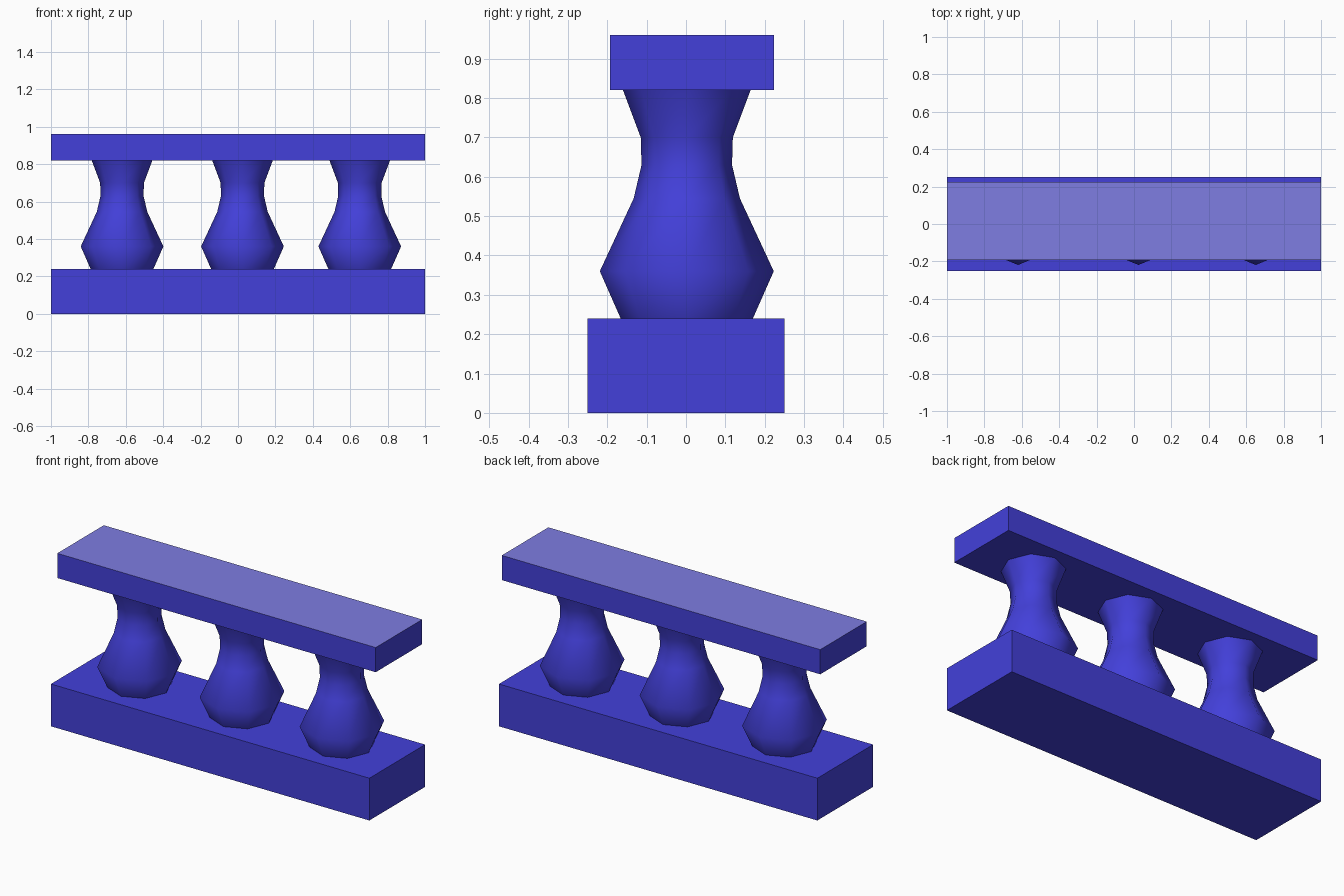
import bpy, bmesh, math

if "Cube" in bpy.data.objects:
    bpy.data.objects.remove(bpy.data.objects["Cube"])


def material(name, rgb):
    m = bpy.data.materials.new(name)
    m.diffuse_color = (*rgb, 1)
    m.use_nodes = True
    m.node_tree.nodes["Principled BSDF"].inputs["Base Color"].default_value = m.diffuse_color
    return m


blue = material("blue", (0.056, 0.051, 0.70))
pale_blue = material("pale_blue", (0.21, 0.205, 0.76))


def finish(name, bm, mats):
    bmesh.ops.recalc_face_normals(bm, faces=bm.faces)
    mesh = bpy.data.meshes.new(name)
    bm.to_mesh(mesh)
    bm.free()
    for m in mats:
        mesh.materials.append(m)
    ob = bpy.data.objects.new(name, mesh)
    bpy.context.collection.objects.link(ob)
    return ob


def slab(name, y0, y1, z0, z1, mats):
    bm = bmesh.new()
    bmesh.ops.create_cube(bm, size=1)
    bmesh.ops.scale(bm, vec=(2, y1 - y0, z1 - z0), verts=bm.verts)
    bmesh.ops.translate(bm, vec=(0, (y0 + y1) / 2, (z0 + z1) / 2), verts=bm.verts)
    return finish(name, bm, mats)


# Base plinth and top rail; the rail has a paler upper face
slab("base", -0.25, 0.25, 0, 0.24, [blue])
rail = slab("top_rail", -0.193, 0.224, 0.82, 0.96, [blue, pale_blue])
for f in rail.data.polygons:
    f.material_index = 1 if f.normal.z > 0.5 else 0

# Eight-sided, smooth-shaded turned balusters: (radius, height)
PROFILE = [(0.168, 0.24), (0.221, 0.36), (0.135, 0.545),
           (0.115, 0.63), (0.117, 0.70), (0.162, 0.82)]
SIDES = 8


def baluster(name, x, y):
    bm = bmesh.new()
    rings = []
    for r, z in PROFILE:
        rings.append([bm.verts.new((x + r * math.cos(math.tau * i / SIDES),
                                    y + r * math.sin(math.tau * i / SIDES), z))
                      for i in range(SIDES)])
    for a, b in zip(rings, rings[1:]):
        for i in range(SIDES):
            j = (i + 1) % SIDES
            bm.faces.new((a[i], a[j], b[j], b[i])).smooth = True
    finish(name, bm, [blue])


for label, x in (("left", -0.62), ("middle", 0.024), ("right", 0.651)):
    baluster(label + "_baluster", x, 0.002)
